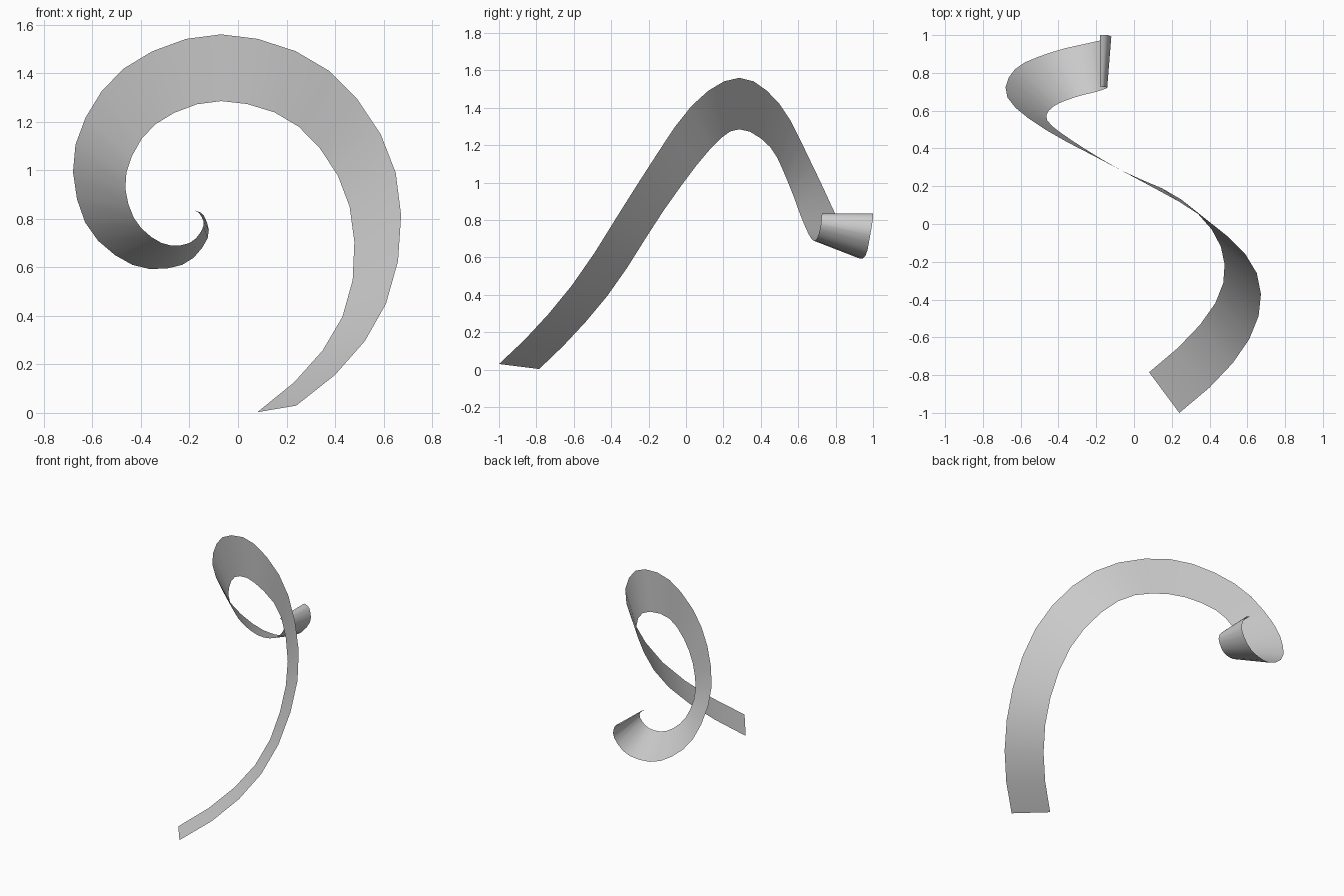
import bpy
import bmesh
from mathutils import Vector

cube = bpy.data.objects.get("Cube")
if cube:
    bpy.data.objects.remove(cube, do_unlink=True)

STEPS = 3  # spans between neighbouring guide points

# Guide points of the two long edges of the ribbon, from the foot to the curled tip
outer_edge = [
    (.24, -1, .03), (.61, -.61, .45), (.65, -.26, .99), (.375, .03, 1.41),
    (-.07, .285, 1.56), (-.47, .5, 1.42), (-.67, .67, 1.105), (-.63, .82, .785),
    (-.435, .91, .61), (-.23, .96, .61), (-.125, .985, .72), (-.14, 1, .812),
    (-.18, 1, .835)]
inner_edge = [
    (.08, -.785, .003), (.43, -.42, .395), (.46, -.12, .85), (.25, .13, 1.18),
    (-.07, .285, 1.285), (-.34, .45, 1.19), (-.46, .55, .99), (-.43, .62, .805),
    (-.315, .67, .7), (-.2, .7, .7), (-.142, .72, .77), (-.158, .725, .82),
    (-.18, .727, .834)]


def smooth_path(points):
    """Smooth path through all the points, with the ends extrapolated."""
    p = [Vector(c) for c in points]
    p = [3 * p[0] - 3 * p[1] + p[2]] + p + [2 * p[-1] - p[-2]]
    path = []
    for a, b, c, d in zip(p, p[1:], p[2:], p[3:]):
        for i in range(STEPS):
            t = i / STEPS
            path.append(b + (c - a) * t / 2 + (a - b * 2.5 + c * 2 - d / 2) * t ** 2
                        + ((b - c) * 3 + d - a) * t ** 3 / 2)
    return path + [p[-2]]


# Ribbon: one strip of faces between the two edges
bm = bmesh.new()
rows = [(bm.verts.new(a), bm.verts.new(b))
        for a, b in zip(smooth_path(outer_edge), smooth_path(inner_edge))]
for (a, b), (c, d) in zip(rows, rows[1:]):
    bm.faces.new((a, c, d, b)).smooth = True
mesh = bpy.data.meshes.new("curled_ribbon")
bm.to_mesh(mesh)
bm.free()
ribbon = bpy.data.objects.new("curled_ribbon", mesh)
bpy.context.collection.objects.link(ribbon)

# Plain light grey
grey = bpy.data.materials.new("light_grey")
grey.use_nodes = True
colour = (.6, .6, .6, 1)
grey.diffuse_color = colour
grey.node_tree.nodes["Principled BSDF"].inputs["Base Color"].default_value = colour
mesh.materials.append(grey)
